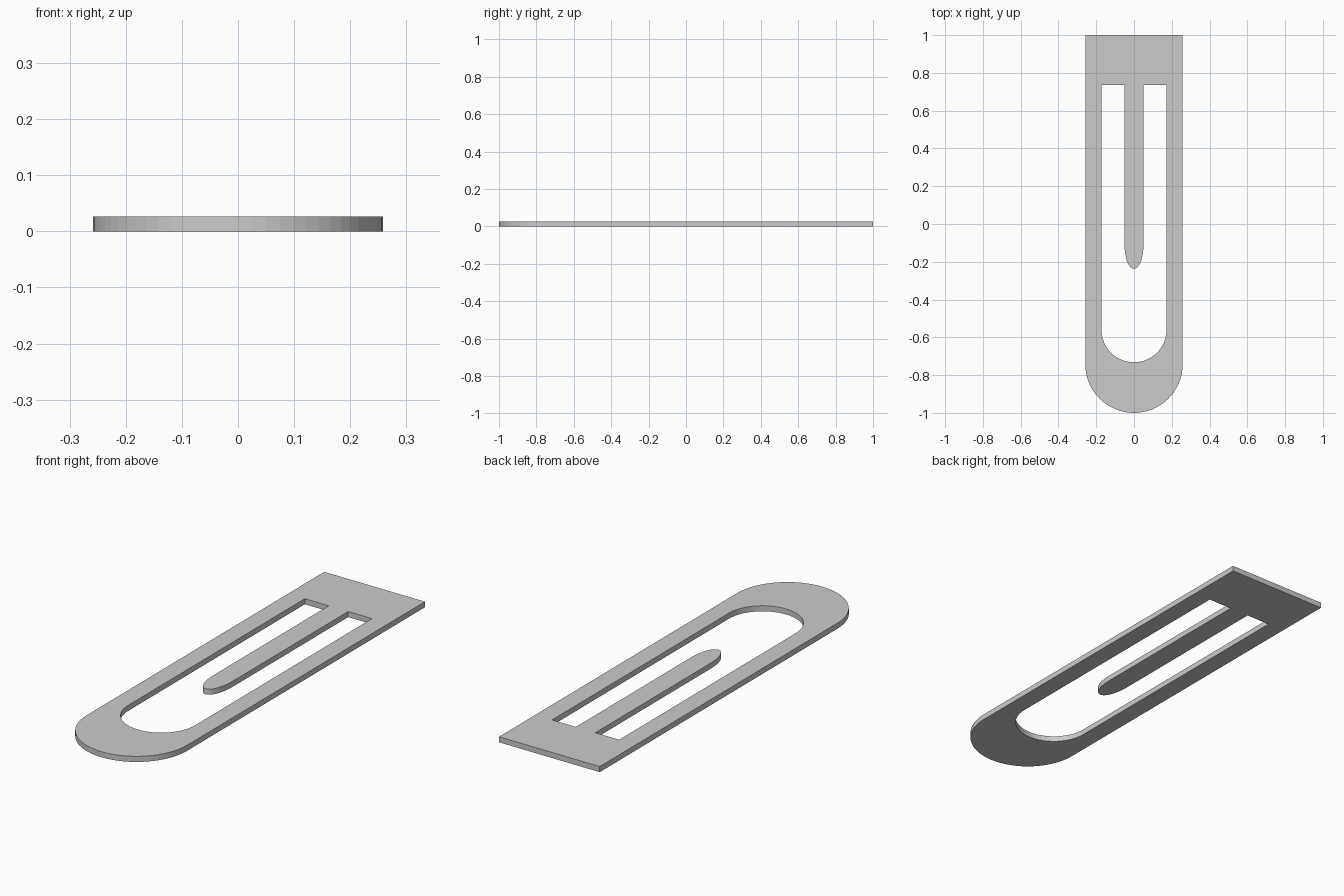
import bpy, bmesh, math

if "Cube" in bpy.data.objects:
    bpy.data.objects.remove(bpy.data.objects["Cube"])

THICK = 0.026
SEG = 32


def round_end(rx, ry, y_tip):
    """Half ellipse from -x to +x whose lowest point is y_tip."""
    cy = y_tip + ry
    return [(-rx * math.cos(math.pi * i / SEG), cy - ry * math.sin(math.pi * i / SEG))
            for i in range(SEG + 1)]


# Outer outline: square top, round bottom
outer = [(-0.258, 1.0)] + round_end(0.258, 0.258, -1.0) + [(0.258, 1.0)]

# Slot outline: round-bottomed opening with the tongue hanging into it
slot = ([(-0.172, 0.735)] + round_end(0.172, 0.172, -0.732) + [(0.172, 0.735)]
        + [(0.05, 0.735)] + round_end(0.05, 0.125, -0.237)[::-1] + [(-0.05, 0.735)])

bm = bmesh.new()
edges = []
for loop in (outer, slot):
    verts = [bm.verts.new((x, y, 0)) for x, y in loop]
    edges += [bm.edges.new((verts[i - 1], verts[i])) for i in range(len(verts))]

# Fill the flat sheet and give it thickness
bmesh.ops.triangle_fill(bm, edges=edges, use_beauty=True, normal=(0, 0, 1))
ext = bmesh.ops.extrude_face_region(bm, geom=bm.faces[:], use_keep_orig=True)
top = [g for g in ext["geom"] if isinstance(g, bmesh.types.BMVert)]
bmesh.ops.translate(bm, verts=top, vec=(0, 0, THICK))
bmesh.ops.recalc_face_normals(bm, faces=bm.faces[:])

mesh = bpy.data.meshes.new("flat_clip")
bm.to_mesh(mesh)
bm.free()
clip = bpy.data.objects.new("flat_clip", mesh)
bpy.context.collection.objects.link(clip)
